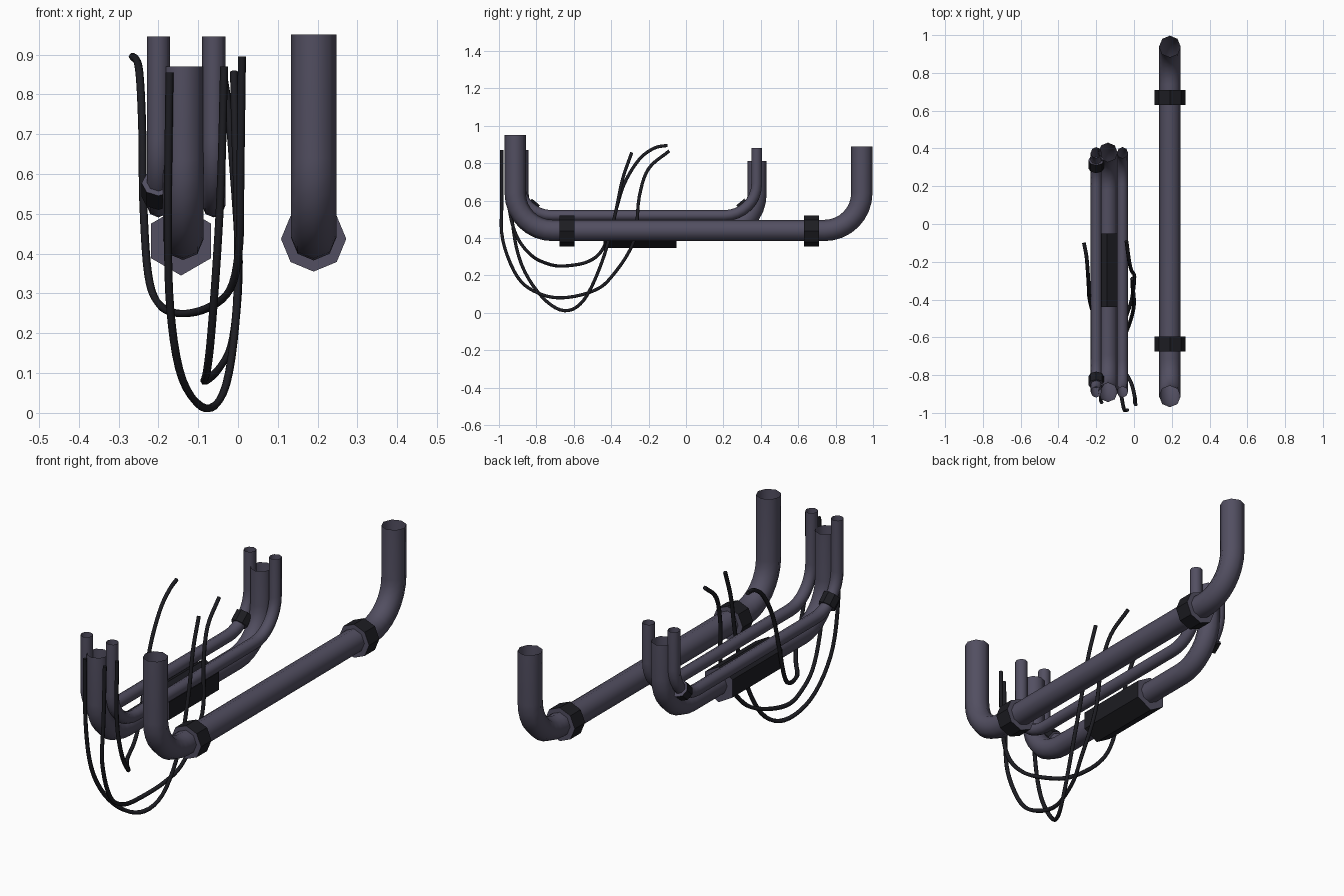
import bpy, bmesh, math
from mathutils import Vector

if "Cube" in bpy.data.objects:
    bpy.data.objects.remove(bpy.data.objects["Cube"])


def material(name, rgb):
    m = bpy.data.materials.new(name)
    m.diffuse_color = (*rgb, 1)
    m.use_nodes = True
    m.node_tree.nodes["Principled BSDF"].inputs["Base Color"].default_value = m.diffuse_color
    return m


METAL = material("violet_metal", (0.085, 0.078, 0.12))
BLACK = material("black_rubber", (0.012, 0.012, 0.016))


def sweep(name, pts, r, sides, mats, phase=0.0, capped=False, smooth=True):
    """Sweep a regular polygon along a path that runs mostly in the YZ plane."""
    pts = [Vector(p) for p in pts]
    bm = bmesh.new()
    rings = []
    for i, p in enumerate(pts):
        t = (pts[min(i + 1, len(pts) - 1)] - pts[max(i - 1, 0)]).normalized()
        u = Vector((1, 0, 0))
        u = (u - t * u.dot(t)).normalized()
        v = t.cross(u)
        angles = [phase + math.tau * k / sides for k in range(sides)]
        rings.append([bm.verts.new(p + r * (u * math.cos(a) + v * math.sin(a))) for a in angles])
    for a, b in zip(rings, rings[1:]):
        for k in range(sides):
            n = (k + 1) % sides
            f = bm.faces.new((a[k], a[n], b[n], b[k]))
            f.smooth = smooth
    if capped:
        for f in (bm.faces.new(rings[0][::-1]), bm.faces.new(rings[-1])):
            f.material_index = len(mats) - 1
    me = bpy.data.meshes.new(name)
    bm.to_mesh(me)
    bm.free()
    for m in mats:
        me.materials.append(m)
    ob = bpy.data.objects.new(name, me)
    bpy.context.collection.objects.link(ob)
    return ob


def u_path(x, y0, y1, z, top0, top1, bend, steps=8):
    """U-shaped path: down at y0, along y, up at y1."""
    pts = [(x, y0, top0)]
    for cy, start in ((y0 + bend, 180), (y1 - bend, 270)):
        for i in range(steps + 1):
            a = math.radians(start + 90 * i / steps)
            pts.append((x, cy + bend * math.cos(a), z + bend + bend * math.sin(a)))
    return pts + [(x, y1, top1)]


def spline(pts, n=5):
    """Catmull-Rom interpolation through the points."""
    p = [Vector(q) for q in pts]
    p = [2 * p[0] - p[1]] + p + [2 * p[-1] - p[-2]]
    out = []
    for a, b, c, d in zip(p, p[1:], p[2:], p[3:]):
        for i in range(n):
            t = i / n
            out.append(0.5 * (2 * b + (c - a) * t + (2 * a - 5 * b + 4 * c - d) * t * t
                              + (3 * b - a - 3 * c + d) * t ** 3))
    return out + [p[-2]]


def sleeve(name, centre, direction, length, r, sides, phase=0.0):
    c, d = Vector(centre), Vector(direction).normalized() * length / 2
    return sweep(name, [c - d, c + d], r, sides, [BLACK, METAL], phase, True, False)


# Large single pipe with two clamps
sweep("large_pipe", u_path(0.19, -0.913, 0.94, 0.44, 0.95, 0.89, 0.2), 0.057, 8, [METAL])
for side, y in (("front", -0.635), ("back", 0.67)):
    sleeve(f"large_clamp_{side}", (0.19, y, 0.437), (0, 1, 0), 0.08, 0.082, 8)

# Middle pipe of the bundle with its long sleeve
sweep("middle_pipe", u_path(-0.138, -0.892, 0.38, 0.435, 0.87, 0.81, 0.2), 0.051, 8, [METAL])
sleeve("middle_sleeve", (-0.143, -0.245, 0.432), (0, 1, 0), 0.39, 0.087, 6, math.pi / 6)

# Thin pipes on either side
for side, x in (("left", -0.2), ("right", -0.061)):
    sweep(f"thin_pipe_{side}", u_path(x, -0.89, 0.378, 0.52, 0.945, 0.88, 0.17), 0.029, 8, [METAL])

# Small tilted clamps on the bends of the left thin pipe
ang = math.radians(50)
for side, cy, s in (("front", -0.72, -1), ("back", 0.208, 1)):
    sleeve(f"thin_clamp_{side}",
           (-0.2, cy + s * 0.17 * math.cos(ang), 0.69 - 0.17 * math.sin(ang)),
           (0, math.sin(ang), s * math.cos(ang)), 0.055, 0.042, 8)

# Hanging cables
cables = {
    "short": [(.01, -.955, .895), (.006, -.95, .6), (.003, -.91, .42), (-.02, -.83, .31),
              (-.08, -.74, .262), (-.15, -.65, .25), (-.2, -.52, .275), (-.226, -.44, .35),
              (-.238, -.38, .53), (-.24, -.33, .69), (-.245, -.25, .82), (-.252, -.17, .88),
              (-.265, -.1, .895)],
    "medium": [(-.035, -.985, .87), (-.042, -.985, .6), (-.053, -.98, .39), (-.068, -.9, .19),
               (-.078, -.79, .105), (-.083, -.66, .08), (-.045, -.5, .115), (-.012, -.4, .19),
               (.002, -.28, .38), (-.012, -.25, .62), (-.025, -.2, .77), (-.04, -.09, .865)],
    "long": [(-.172, -.945, .855), (-.176, -.93, .5), (-.17, -.88, .26), (-.14, -.77, .085),
             (-.08, -.65, .011), (-.03, -.545, .07), (-.003, -.45, .27), (-.001, -.385, .5),
             (-.007, -.34, .71), (-.01, -.29, .857)],
}
for name, pts in cables.items():
    sweep(f"{name}_cable", spline(pts), 0.01, 6, [BLACK], capped=True)
